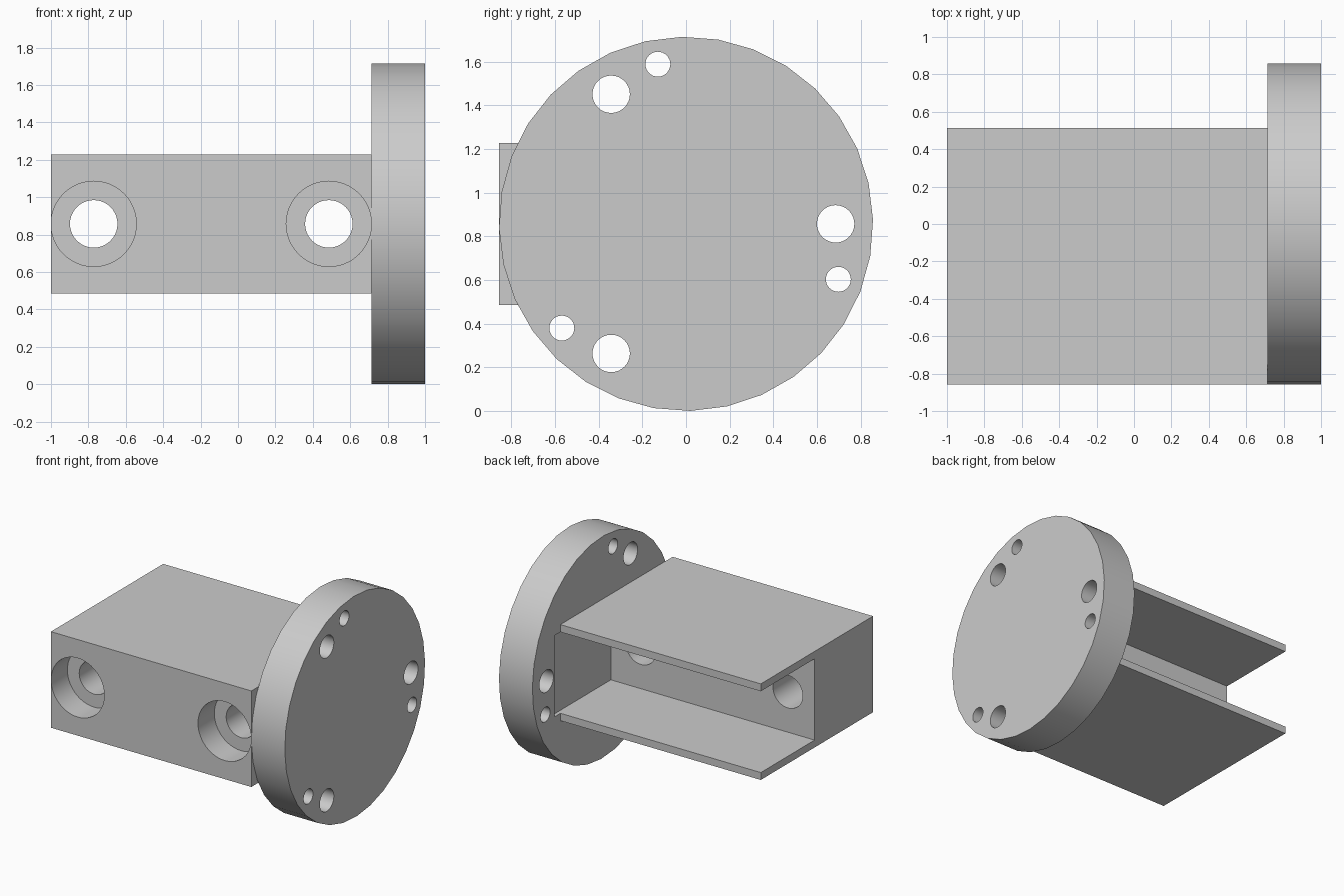
import bpy
from math import radians, cos, sin
from mathutils import Matrix

cube = bpy.data.objects.get("Cube")
if cube:
    bpy.data.objects.remove(cube, do_unlink=True)

MM = 2 / 70            # drawing unit: the whole part is 70 units long
R = 30 * MM            # flange radius, also the axis height
FLANGE_X = 1 - 10 * MM

grey = bpy.data.materials.new("plain grey")
grey.use_nodes = True
GREY = (0.6, 0.6, 0.6, 1)
grey.diffuse_color = GREY
grey.node_tree.nodes["Principled BSDF"].inputs["Base Color"].default_value = GREY


def shape(name, matrix):
    ob = bpy.context.object
    ob.name = name
    ob.data.transform(matrix)
    ob.data.update()
    ob.data.materials.append(grey)
    return ob


def box(name, lo, hi):
    bpy.ops.mesh.primitive_cube_add(size=1)
    centre = [(a + b) / 2 for a, b in zip(lo, hi)]
    size = [b - a for a, b in zip(lo, hi)]
    return shape(name, Matrix.Translation(centre) @ Matrix.Diagonal(size + [1]))


def cylinder(name, axis, centre, radius, depth, sides=40, spin=0):
    bpy.ops.mesh.primitive_cylinder_add(vertices=sides, radius=radius, depth=depth)
    turn = Matrix.Rotation(radians(90), 4, 'Y' if axis == 'X' else 'X')
    return shape(name, Matrix.Translation(centre)
                 @ Matrix.Rotation(radians(spin), 4, axis) @ turn)


def activate(ob):
    bpy.ops.object.select_all(action='DESELECT')
    ob.select_set(True)
    bpy.context.view_layer.objects.active = ob


def cut(target, tool):
    mod = target.modifiers.new(tool.name, 'BOOLEAN')
    mod.operation, mod.solver, mod.object = 'DIFFERENCE', 'EXACT', tool
    activate(target)
    bpy.ops.object.modifier_apply(modifier=mod.name)
    bpy.data.objects.remove(tool, do_unlink=True)


# Block and round flange
block = box("channel_block", (-1, -R, R - 13 * MM), (FLANGE_X, 18 * MM, R + 13 * MM))
flange = cylinder("round_flange", 'X', (1 - 5 * MM, 0, R), R, 10 * MM, 32, 1.3)

# Channel open to the back and the free end, sunk slightly into the flange
for part in (block, flange):
    cut(part, box("channel", (-1.1, -5 * MM, R - 11 * MM),
                  (FLANGE_X + MM, 20.6 * MM, R + 11 * MM)))

# Counterbored bolt holes through the front wall
for x in (-1 + 8 * MM, FLANGE_X - 8 * MM):
    cut(block, cylinder("bolt_hole", 'Y', (x, -0.5, R), 0.127, 1))
    cut(block, cylinder("counterbore", 'Y', (x, -R, R), 0.228, 14 * MM, 48))

# Two rings of three holes through the flange
for start, ring, radius in ((0, 24, 3), (100, 26, 2)):
    for k in range(3):
        a = radians(start + 120 * k)
        centre = (FLANGE_X + 5 * MM, ring * MM * cos(a), R + ring * MM * sin(a))
        cut(flange, cylinder("flange_hole", 'X', centre, radius * MM, 0.5, 32))

for part in (block, flange):
    activate(part)
    bpy.ops.object.shade_smooth_by_angle(angle=radians(30))
